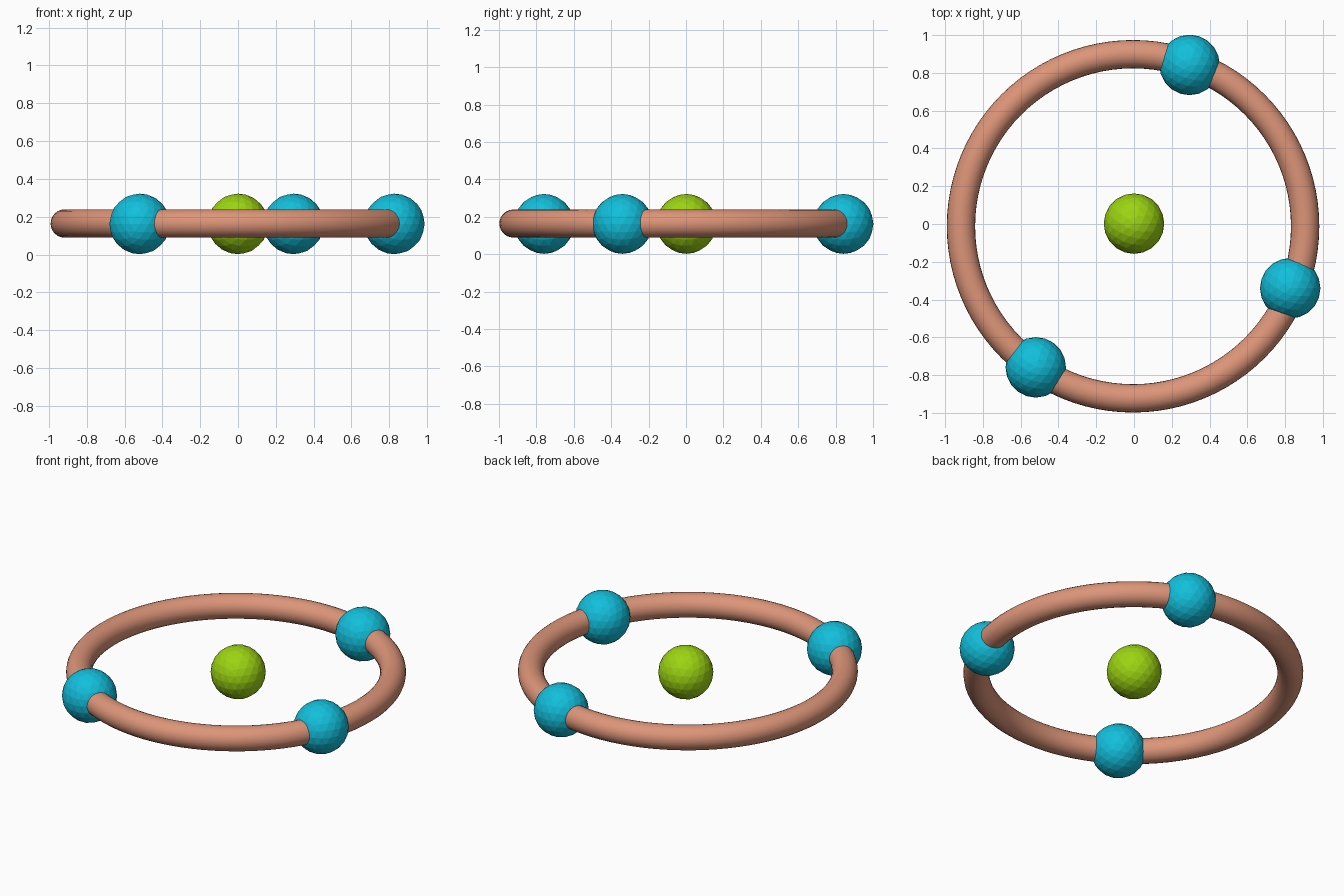
import bpy

if "Cube" in bpy.data.objects:
    bpy.data.objects.remove(bpy.data.objects["Cube"])

SPHERE_R = 0.16


def material(name, rgb):
    m = bpy.data.materials.new(name)
    m.diffuse_color = (*rgb, 1.0)
    m.use_nodes = True
    m.node_tree.nodes["Principled BSDF"].inputs["Base Color"].default_value = m.diffuse_color
    return m


copper = material("copper pink", (0.72, 0.30, 0.19))
cyan = material("cyan", (0.006, 0.52, 0.71))
lime = material("lime green", (0.33, 0.66, 0.006))


def ball(name, x, y, mat):
    # Faceted low-poly ball resting on the ground plane
    bpy.ops.mesh.primitive_ico_sphere_add(subdivisions=3, radius=SPHERE_R,
                                          location=(x, y, SPHERE_R + 0.002))
    ob = bpy.context.object
    ob.name = name
    ob.data.materials.append(mat)
    bpy.ops.object.shade_flat()


# Orbit ring
bpy.ops.mesh.primitive_torus_add(major_radius=0.911, minor_radius=0.075,
                                 major_segments=96, minor_segments=24,
                                 location=(-0.005, -0.012, 0.164))
ring = bpy.context.object
ring.name = "orbit_ring"
ring.data.materials.append(copper)
bpy.ops.object.shade_smooth()

# Centre ball
ball("centre_ball", 0.0, 0.002, lime)

# Three balls threaded on the ring
for i, (x, y) in enumerate([(0.827, -0.34), (0.294, 0.842), (-0.52, -0.759)]):
    ball(f"orbit_ball_{i + 1}", x, y, cyan)
